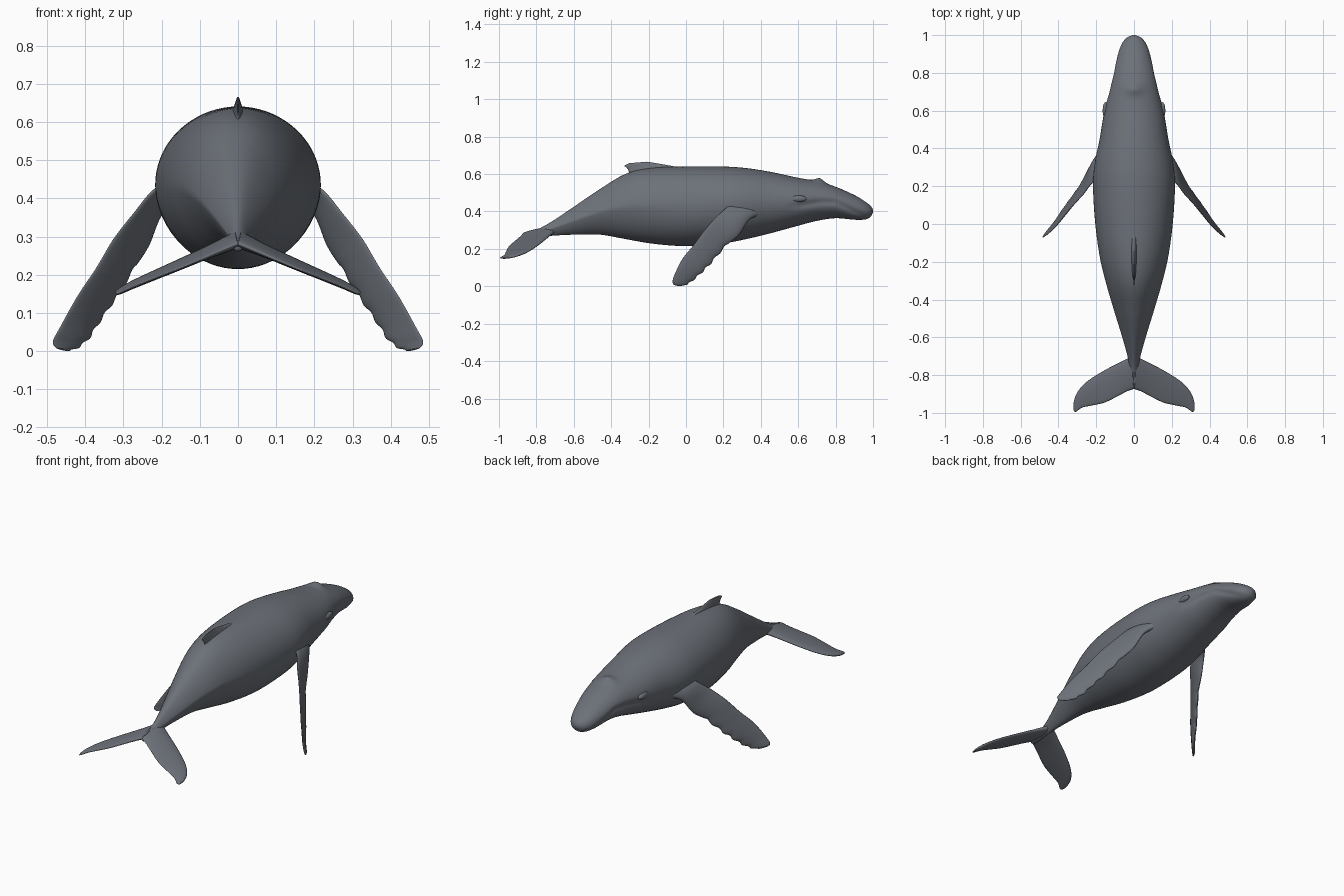
import bpy, bmesh, math
from mathutils import Vector

grey = bpy.data.materials.new("slate grey skin")
grey.diffuse_color = (0.15, 0.165, 0.19, 1)


def smooth_rows(rows, steps):
    """Catmull-Rom interpolation through rows of numbers."""
    out = []
    for i in range(len(rows) - 1):
        quad = [rows[max(0, min(len(rows) - 1, i + k))] for k in (-1, 0, 1, 2)]
        for s in range(steps):
            t = s / steps
            out.append([0.5 * (2 * b + (c - a) * t + (2 * a - 5 * b + 4 * c - d) * t * t
                               + (3 * b - a - 3 * c + d) * t ** 3)
                        for a, b, c, d in zip(*quad)])
    out.append(list(rows[-1]))
    return out


def loft(name, rings):
    """Skin a list of closed rings and cap both ends."""
    bm = bmesh.new()
    loops = [[bm.verts.new(p) for p in ring] for ring in rings]
    n = len(rings[0])
    for a, b in zip(loops, loops[1:]):
        for i in range(n):
            j = (i + 1) % n
            bm.faces.new((a[i], a[j], b[j], b[i]))
    bm.faces.new(loops[0])
    bm.faces.new(loops[-1])
    bmesh.ops.recalc_face_normals(bm, faces=bm.faces)
    mesh = bpy.data.meshes.new(name)
    bm.to_mesh(mesh)
    bm.free()
    for p in mesh.polygons:
        p.use_smooth = True
    mesh.materials.append(grey)
    ob = bpy.data.objects.new(name, mesh)
    bpy.context.collection.objects.link(ob)
    return ob


def blade(name, rows, side=1, bumps=0.0, steps=8, n=24):
    """Fin from rows of rear edge xyz, front edge xyz, thickness."""
    rows = smooth_rows(rows, steps)
    mids = [(Vector(r[:3]) + Vector(r[3:6])) / 2 for r in rows]
    rings = []
    for k, r in enumerate(rows):
        rear, front = Vector(r[:3]), Vector(r[3:6])
        u = k / (len(rows) - 1)
        if bumps and 0.35 < u < 0.95:      # knobbly leading edge
            front += (front - rear).normalized() * bumps * math.sin(u * 62)
        chord = front - rear
        span = mids[min(k + 1, len(mids) - 1)] - mids[max(k - 1, 0)]
        normal = chord.cross(span).normalized()
        ring = []
        for i in range(n):
            a = math.tau * i / n
            c = math.cos(a)
            p = rear + chord * (c + 1) / 2
            p += normal * math.sin(a) * r[6] / 2 * (0.8 + 0.25 * c)
            ring.append((p.x * side, p.y, p.z))
        rings.append(ring)
    return loft(name, rings)


# Body: y, belly height, back height, half width, keel sharpness
body_rows = [
    (-0.86, 0.262, 0.285, 0.012, 0.0),
    (-0.80, 0.262, 0.302, 0.022, 0.2),
    (-0.72, 0.270, 0.345, 0.030, 0.3),
    (-0.60, 0.276, 0.425, 0.062, 0.3),
    (-0.46, 0.276, 0.520, 0.105, 0.25),
    (-0.32, 0.252, 0.602, 0.146, 0.15),
    (-0.18, 0.228, 0.633, 0.180, 0.06),
    (0.00, 0.215, 0.640, 0.205, 0.0),
    (0.20, 0.230, 0.640, 0.217, 0.0),
    (0.32, 0.252, 0.632, 0.208, 0.0),
    (0.45, 0.283, 0.612, 0.182, 0.0),
    (0.60, 0.324, 0.580, 0.157, 0.0),
    (0.70, 0.350, 0.562, 0.132, 0.0),
    (0.80, 0.364, 0.532, 0.110, 0.0),
    (0.90, 0.356, 0.488, 0.085, 0.0),
    (0.955, 0.357, 0.455, 0.064, 0.0),
    (0.985, 0.370, 0.432, 0.040, 0.0),
    (0.997, 0.388, 0.415, 0.016, 0.0),
    (1.00, 0.398, 0.405, 0.003, 0.0)]
rings = []
for y, low, top, w, keel in smooth_rows(body_rows, 7):
    ring = []
    for i in range(72):
        a = math.tau * i / 72
        x = w * math.sin(a) * (1 - keel * abs(math.cos(a)))
        z = (low + top) / 2 + (top - low) / 2 * math.cos(a)
        if y > 0.55:                        # mouth groove, brow and blowhole ridge
            fade = min(1, (y - 0.55) / 0.08)
            mouth = 0.385 + 0.1 * min(1, (1 - y) / 0.2) - 0.15 * max(0, 0.72 - y)
            x *= 1 - 0.07 * fade * math.exp(-((z - mouth + 0.035) / 0.016) ** 2)
            if z > 0.5:
                z += 0.02 * math.exp(-((y - 0.715) / 0.028) ** 2 - (x / 0.045) ** 2)
        ring.append((x, y, z))
    rings.append(ring)
loft("body", rings)

# Dorsal fin
blade("dorsal_fin", [
    (0, -0.30, 0.575, 0, 0.06, 0.600, 0.080),
    (0, -0.305, 0.610, 0, -0.01, 0.630, 0.045),
    (0, -0.315, 0.632, 0, -0.10, 0.648, 0.024),
    (0, -0.328, 0.644, 0, -0.17, 0.660, 0.014),
    (0, -0.305, 0.658, 0, -0.21, 0.666, 0.007)])

flipper_rows = [
    (0.170, 0.230, 0.445, 0.150, 0.430, 0.390, 0.070),
    (0.222, 0.215, 0.420, 0.205, 0.345, 0.360, 0.046),
    (0.270, 0.155, 0.365, 0.240, 0.280, 0.270, 0.036),
    (0.325, 0.095, 0.295, 0.275, 0.212, 0.215, 0.032),
    (0.370, 0.040, 0.220, 0.323, 0.145, 0.138, 0.030),
    (0.420, -0.020, 0.145, 0.362, 0.090, 0.080, 0.028),
    (0.465, -0.060, 0.065, 0.395, 0.035, 0.030, 0.024),
    (0.485, -0.072, 0.025, 0.430, -0.010, 0.004, 0.018),
    (0.475, -0.066, 0.008, 0.455, -0.045, 0.003, 0.008)]

# Tail fluke outline: x, rear y, front y, thickness
fluke_outline = [
    (0.000, -0.873, -0.690, 0.050),
    (0.035, -0.885, -0.712, 0.044),
    (0.080, -0.908, -0.735, 0.036),
    (0.155, -0.945, -0.774, 0.030),
    (0.230, -0.962, -0.820, 0.026),
    (0.275, -0.972, -0.858, 0.023),
    (0.305, -0.993, -0.900, 0.019),
    (0.318, -0.990, -0.940, 0.012),
    (0.320, -0.972, -0.955, 0.006)]


def fluke_height(x, y):
    return 0.283 - 0.38 * x + 0.10 * (y + 0.86)


fluke_rows = [(x, r, fluke_height(x, r), x, f, fluke_height(x, f), t)
              for x, r, f, t in fluke_outline]

# Paired parts
for label, side in (("right", 1), ("left", -1)):
    blade(label + "_flipper", flipper_rows, side, bumps=0.005, steps=12)
    blade(label + "_fluke", fluke_rows, side)
    bpy.ops.mesh.primitive_uv_sphere_add(segments=20, ring_count=12, radius=1,
                                         location=(side * 0.150, 0.60, 0.468))
    brow = bpy.context.object
    brow.name = label + "_eye_brow"
    brow.scale = (0.016, 0.045, 0.018)
    brow.data.materials.append(grey)
    bpy.ops.object.shade_smooth()
